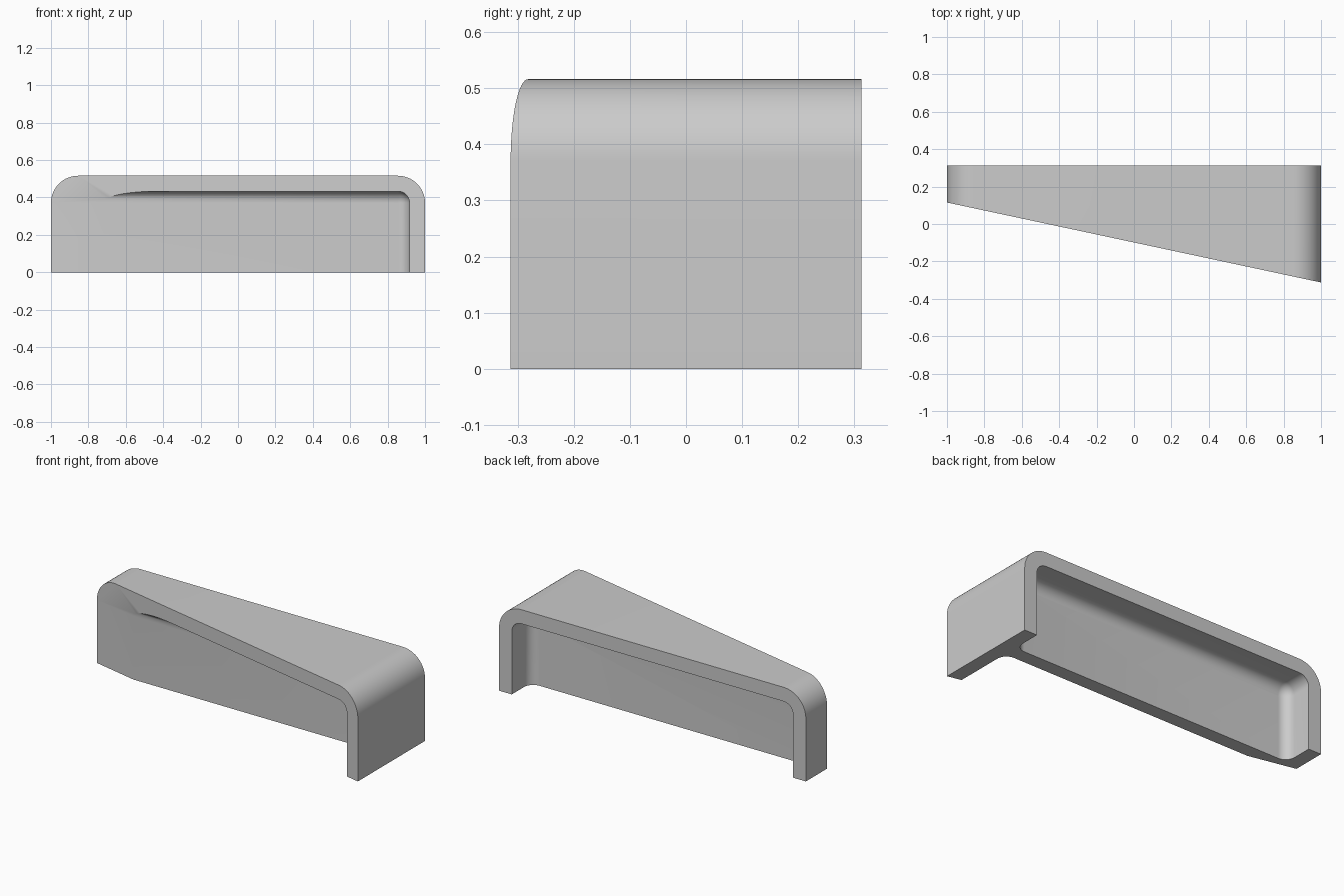
import bpy, bmesh, math

if "Cube" in bpy.data.objects:
    bpy.data.objects.remove(bpy.data.objects["Cube"])

HEIGHT, WALL, OUTER_R = 0.516, 0.083, 0.145
INNER_R = OUTER_R - WALL
FILLET = 0.06
WEB_FRONT, WEB_BACK, BACK = 0.055, 0.138, 0.3125


def arch(half_w, top, radius, bottom, steps=12):
    """Open-bottomed arch outline with two rounded top corners."""
    pts = [(half_w, bottom)]
    for cx, start in ((half_w - radius, 0), (radius - half_w, 90)):
        for i in range(steps + 1):
            a = math.radians(start + 90 * i / steps)
            pts.append((cx + radius * math.cos(a), top - radius + radius * math.sin(a)))
    return pts + [(-half_w, bottom)]


def loft(name, loops):
    """Closed solid through a list of matching 3D loops."""
    bm = bmesh.new()
    rings = [[bm.verts.new(p) for p in loop] for loop in loops]
    n = len(rings[0])
    for a, b in zip(rings, rings[1:]):
        for i in range(n):
            j = (i + 1) % n
            bm.faces.new((a[i], a[j], b[j], b[i]))
    bm.faces.new(rings[0])
    bm.faces.new(rings[-1][::-1])
    bmesh.ops.recalc_face_normals(bm, faces=bm.faces)
    mesh = bpy.data.meshes.new(name)
    bm.to_mesh(mesh)
    bm.free()
    obj = bpy.data.objects.new(name, mesh)
    bpy.context.collection.objects.link(obj)
    return obj


def pocket(name, floor, direction):
    """Recess cutter whose floor meets the walls with a fillet."""
    loops = []
    for i in range(11):
        a = math.radians(90 * i / 10)
        inset = FILLET * (1 - math.sin(a))
        depth = FILLET * (1 - math.cos(a))
        outline = arch(1 - WALL - inset, HEIGHT - WALL - inset, INNER_R - inset, -0.2)
        loops.append([(x, floor + direction * depth, z) for x, z in outline])
    loops.append([(x, floor + direction * 0.8, z) for x, _, z in loops[-1]])
    return loft(name, loops)


# Rounded housing with a slanted front
outline = arch(1, HEIGHT, OUTER_R, 0, 16)
housing = loft("housing", [
    [(x, -0.0988 - 0.2137 * x, z) for x, z in outline],
    [(x, BACK, z) for x, z in outline]])

# Front and back recesses leave an upright web between them
bpy.context.view_layer.objects.active = housing
for cutter in (pocket("front_recess", WEB_FRONT, -1), pocket("back_recess", WEB_BACK, 1)):
    mod = housing.modifiers.new(cutter.name, 'BOOLEAN')
    mod.operation, mod.solver, mod.object = 'DIFFERENCE', 'EXACT', cutter
    bpy.ops.object.modifier_apply(modifier=mod.name)
    bpy.data.objects.remove(cutter)

# Plain grey finish
grey = bpy.data.materials.new("grey")
grey.diffuse_color = (0.6, 0.6, 0.6, 1)
grey.use_nodes = True
grey.node_tree.nodes["Principled BSDF"].inputs["Base Color"].default_value = grey.diffuse_color
housing.data.materials.clear()
housing.data.materials.append(grey)
housing.select_set(True)
bpy.ops.object.shade_smooth_by_angle(angle=math.radians(30))
